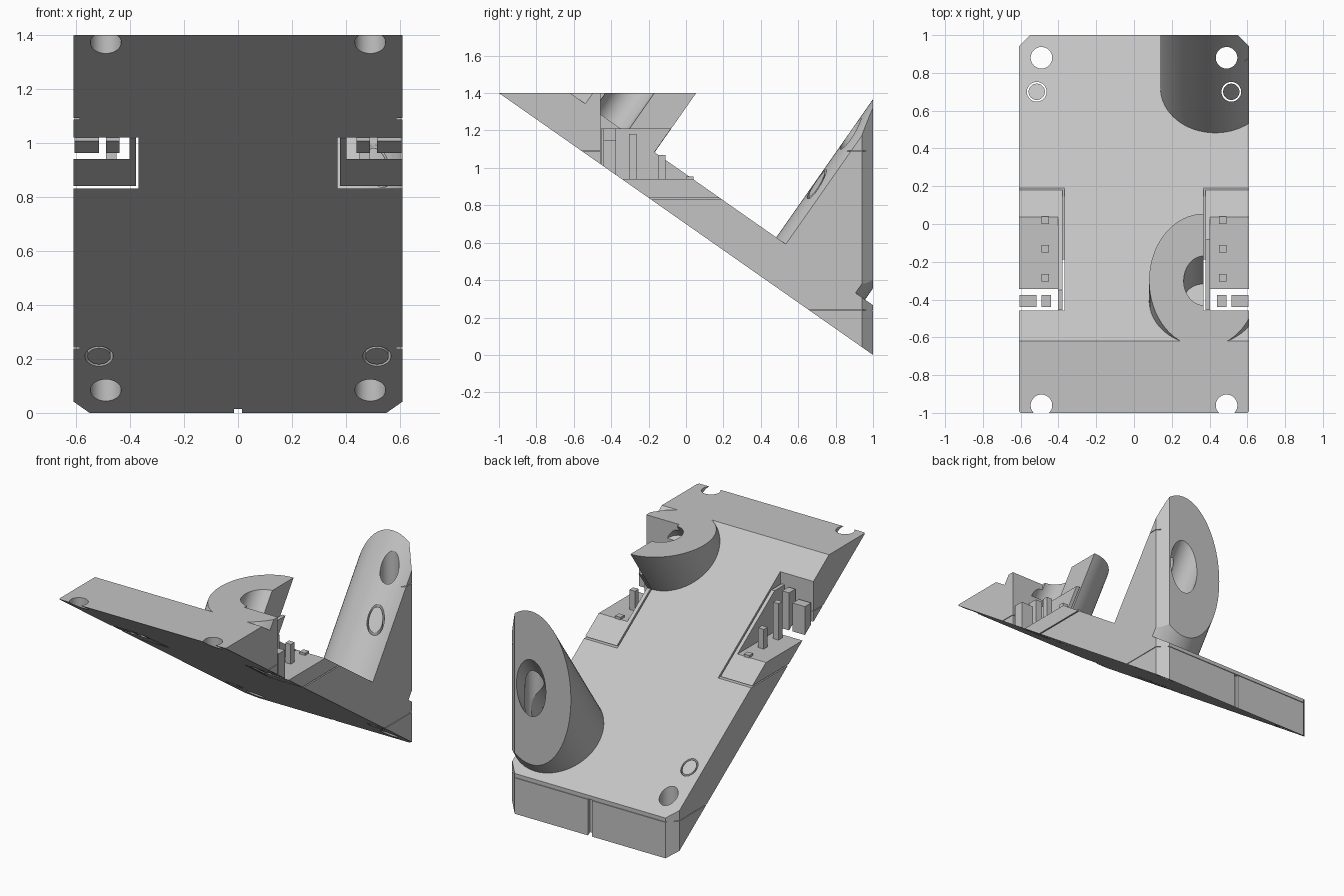
import bpy, bmesh, math
from mathutils import Vector

if "Cube" in bpy.data.objects:
    bpy.data.objects.remove(bpy.data.objects["Cube"], do_unlink=True)

grey = bpy.data.materials.new("light_grey")
grey.use_nodes = True
colour = (0.55, 0.55, 0.55, 1)
grey.diffuse_color = colour
grey.node_tree.nodes["Principled BSDF"].inputs["Base Color"].default_value = colour

SLOPE = 0.7
HALF_W = 0.61
NORMAL = Vector((0, SLOPE, 1)).normalized()


def under(y):
    return SLOPE * (1 - y)


def top(y):
    return 1.4 - SLOPE * (y + 0.62)


def new_object(name, bm):
    bmesh.ops.recalc_face_normals(bm, faces=bm.faces[:])
    mesh = bpy.data.meshes.new(name)
    bm.to_mesh(mesh)
    bm.free()
    mesh.materials.append(grey)
    obj = bpy.data.objects.new(name, mesh)
    bpy.context.collection.objects.link(obj)
    return obj


def prism(name, points, direction):
    """Extrude a flat outline along a direction."""
    bm = bmesh.new()
    face = bm.faces.new([bm.verts.new(p) for p in points])
    ext = bmesh.ops.extrude_face_region(bm, geom=[face])
    verts = [v for v in ext["geom"] if isinstance(v, bmesh.types.BMVert)]
    bmesh.ops.translate(bm, verts=verts, vec=direction)
    return new_object(name, bm)


def box(name, x0, x1, y0, y1, z0, z1):
    corners = [(x0, y0, z0), (x1, y0, z0), (x1, y1, z0), (x0, y1, z0)]
    return prism(name, corners, (0, 0, z1 - z0))


def cylinder(name, base, axis, radius, length):
    bm = bmesh.new()
    bmesh.ops.create_cone(bm, cap_ends=True, segments=64, radius1=radius,
                          radius2=radius, depth=length)
    bmesh.ops.translate(bm, verts=bm.verts[:], vec=(0, 0, length / 2))
    rot = Vector((0, 0, 1)).rotation_difference(axis).to_matrix()
    bmesh.ops.rotate(bm, verts=bm.verts[:], cent=(0, 0, 0), matrix=rot)
    bmesh.ops.translate(bm, verts=bm.verts[:], vec=base)
    return new_object(name, bm)


def combine(obj, other, operation, keep=False):
    """Bake a boolean into obj and drop the helper."""
    mod = obj.modifiers.new("bool", "BOOLEAN")
    mod.operation = operation
    mod.solver = "EXACT"
    mod.object = other
    graph = bpy.context.evaluated_depsgraph_get()
    mesh = bpy.data.meshes.new_from_object(obj.evaluated_get(graph))
    obj.modifiers.clear()
    obj.data = mesh
    if not keep:
        bpy.data.objects.remove(other, do_unlink=True)


# Sloping slab, wider than needed before trimming
outline = [(-1, y, f(y)) for f, y in
           ((under, -1.5), (under, 1.5), (top, 1.5), (top, -1.5))]
body = prism("sloped_base", outline, (2, 0, 0))

# Round bosses standing square on the slope
bosses = [Vector((x, y, top(y))) for x, y in ((0.37, -0.405), (0.43, 0.72))]
for centre in bosses:
    boss = cylinder("boss", centre - NORMAL * 0.1, NORMAL, 0.29, 1.6)
    combine(body, boss, "UNION")

# Trim to the plan outline, with chamfered corners, and the flat top
plan = []
for sx, sy, c in ((-1, -1, 0.01), (1, -1, 0.01), (1, 1, 0.06), (-1, 1, 0.06)):
    pair = [(sx * HALF_W, sy * (1 - c), 0), (sx * (HALF_W - c), sy, 0)]
    plan += pair if sx * sy > 0 else pair[::-1]
combine(body, prism("trim", plan, (0, 0, 1.4)), "INTERSECT")

# Untouched copy used to shape the parts set into the side pockets
solid = body.copy()
solid.data = body.data.copy()
solid.name = "solid_helper"
solid.hide_render = True
bpy.context.collection.objects.link(solid)

# Bores down the bosses
for centre in bosses:
    combine(body, cylinder("bore", centre, NORMAL, 0.107, 1.6), "DIFFERENCE")

UP = Vector((0, 0, 1))
for side in (-1, 1):
    # Screw holes
    for y in (-0.96, 0.88):
        hole = cylinder("hole", (side * 0.49, y, -0.2), UP, 0.057, 2)
        combine(body, hole, "DIFFERENCE")
    # Ring groove around a round plug
    ring = cylinder("groove", (side * 0.515, 0.7, -0.2), UP, 0.052, 2)
    core = cylinder("core", (side * 0.515, 0.7, -0.3), UP, 0.043, 2.2)
    combine(ring, core, "DIFFERENCE")
    combine(body, ring, "DIFFERENCE")
    # Side pocket
    x0, x1 = sorted((side * 0.368, side * 0.8))
    combine(body, box("pocket", x0, x1, -0.457, 0.3, 0.832, 1.6), "DIFFERENCE")
    # Thin seams along the sides
    x0, x1 = sorted((side * 0.587, side * 0.8))
    for z in (0.24, 1.09):
        combine(body, box("seam", x0, x1, -1.2, 1.2, z - 0.002, z + 0.002),
                "DIFFERENCE")

# Slot and seam in the rear face
combine(body, box("slot", -0.015, 0.015, 0.98, 1.2, -0.2, 0.24), "DIFFERENCE")
combine(body, box("rear_seam", -0.7, 0.7, 0.995, 1.2, 0.237, 0.241), "DIFFERENCE")

# Parts inside each pocket: name, x range, y range, z range
parts = [
    ("pocket_floor", 0.378, 0.7, -0.5, 0.3, 0.84, 0.94),
    ("pocket_wall", 0.378, 0.402, -0.455, 0.3, 0.84, 1.21),
    ("outer_block", 0.515, 0.605, -0.44, -0.375, 0.9, 1.15),
    ("inner_block", 0.44, 0.49, -0.44, -0.375, 0.9, 1.21),
]
posts = [(-0.285, 1.18), (-0.13, 1.07), (0.02, 0.955)]
finished = [body]
for side, label in ((-1, "right"), (1, "left")):
    for name, a, b, y0, y1, z0, z1 in parts:
        x0, x1 = sorted((side * a, side * b))
        part = box(f"{label}_{name}", x0, x1, y0, y1, z0, z1)
        combine(part, solid, "INTERSECT", keep=True)
        finished.append(part)
    for y, height in posts:
        x = side * 0.47
        finished.append(box(f"{label}_post", x - 0.02, x + 0.02,
                            y - 0.02, y + 0.02, 0.93, height))
bpy.data.objects.remove(solid, do_unlink=True)

# Smooth round walls, sharp edges elsewhere
bpy.ops.object.select_all(action="DESELECT")
for obj in finished:
    obj.select_set(True)
bpy.context.view_layer.objects.active = body
bpy.ops.object.shade_smooth_by_angle(angle=math.radians(25))
